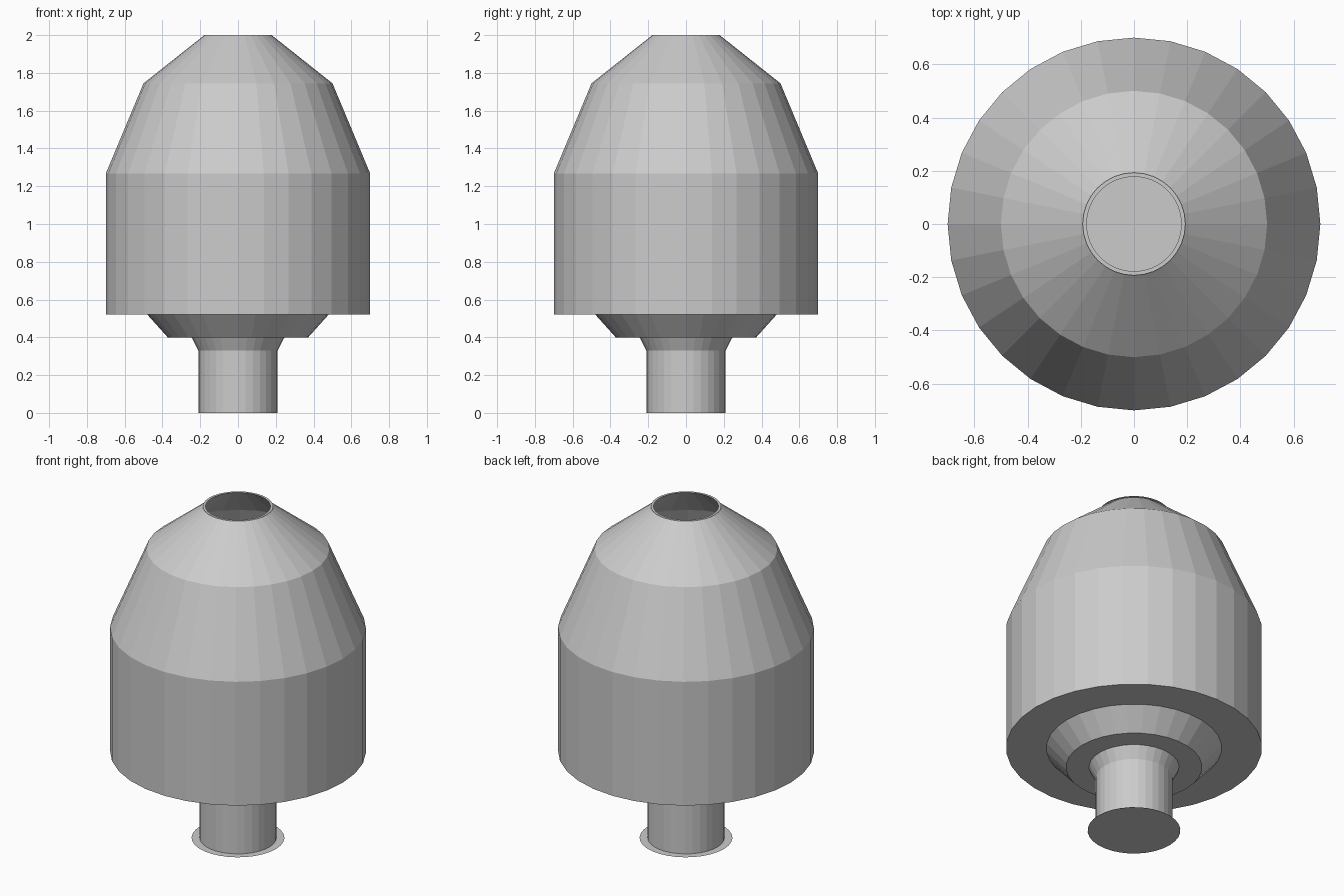
import bpy
import bmesh
from math import cos, sin, pi

SIDES = 32

cube = bpy.data.objects.get("Cube")
if cube:
    bpy.data.objects.remove(cube, do_unlink=True)

grey = bpy.data.materials.new("plain grey")
grey.use_nodes = True
colour = (0.6, 0.6, 0.6, 1)
grey.diffuse_color = colour
grey.node_tree.nodes["Principled BSDF"].inputs["Base Color"].default_value = colour


def lathe(name, profile, fill=False):
    """Turn a (radius, height) profile, listed from bottom to top, into a faceted shell."""
    bm = bmesh.new()
    rings = []
    for r, z in profile:
        rings.append([bm.verts.new((r * cos(2 * pi * i / SIDES), r * sin(2 * pi * i / SIDES), z))
                      for i in range(SIDES)])
    for low, high in zip(rings, rings[1:]):
        for i in range(SIDES):
            j = (i + 1) % SIDES
            bm.faces.new((low[i], low[j], high[j], high[i]))
    if fill:
        bm.faces.new(rings[0][::-1])
    mesh = bpy.data.meshes.new(name)
    bm.to_mesh(mesh)
    bm.free()
    mesh.materials.append(grey)
    obj = bpy.data.objects.new(name, mesh)
    bpy.context.collection.objects.link(obj)
    return obj


# Hollow main shell: flat underside, straight wall, two tapering shoulders
lathe("main_shell", [(0.48, 0.52), (0.70, 0.52), (0.70, 1.267), (0.50, 1.745), (0.178, 2.0)])

# Thin flat lip around the top opening
lathe("top_lip", [(0.178, 2.0), (0.193, 2.0)][::-1])

# Tapered step under the shell, with its flat underside
lathe("lower_step", [(0.246, 0.40), (0.372, 0.40), (0.48, 0.52)])

# Flared collar and hollow stem
lathe("stem", [(0.21, 0.0), (0.21, 0.33), (0.246, 0.40)])

# Flat foot closing the stem
lathe("foot_disc", [(0.254, 0.0)], fill=True)
